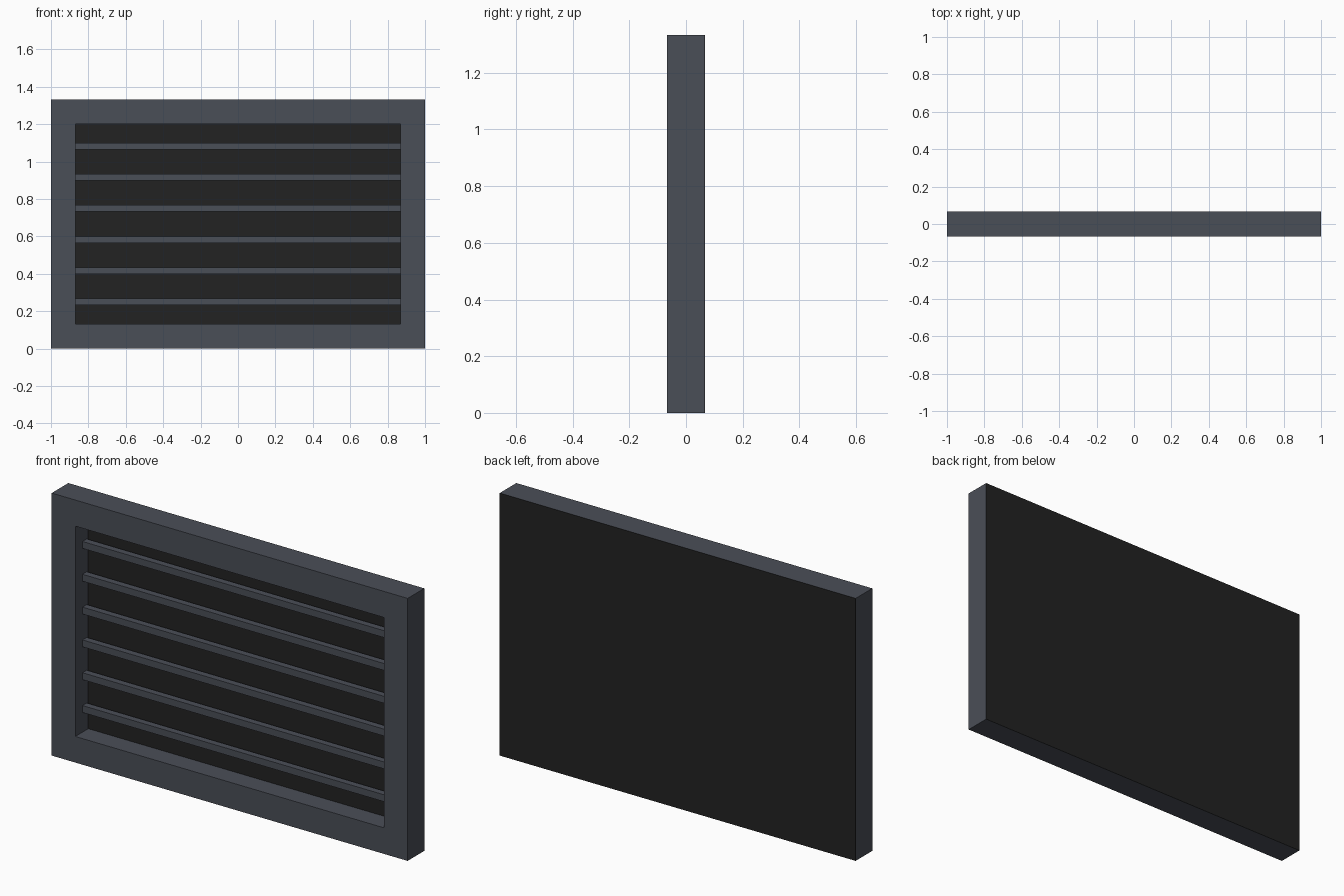
import bpy, bmesh
from mathutils import Vector

if "Cube" in bpy.data.objects:
    bpy.data.objects.remove(bpy.data.objects["Cube"])

W, H, D = 2.0, 1.3333, 0.1333      # overall size
B = 0.1325                         # frame border width
BACK = D / 2


def material(name, rgb):
    m = bpy.data.materials.new(name)
    m.diffuse_color = (*rgb, 1)
    m.use_nodes = True
    m.node_tree.nodes["Principled BSDF"].inputs["Base Color"].default_value = m.diffuse_color
    return m


grey = material("slate grey", (0.0685, 0.0762, 0.0953))
dark = material("near black", (0.016, 0.016, 0.016))


def finish(bm, name, mat):
    bmesh.ops.recalc_face_normals(bm, faces=bm.faces)
    me = bpy.data.meshes.new(name)
    bm.to_mesh(me)
    bm.free()
    me.materials.append(mat)
    ob = bpy.data.objects.new(name, me)
    bpy.context.collection.objects.link(ob)
    return ob


def box(name, mat, x, y0, y1, z0, z1):
    bm = bmesh.new()
    bmesh.ops.create_cube(bm, size=1)
    bmesh.ops.scale(bm, verts=bm.verts, vec=Vector((2 * x, y1 - y0, z1 - z0)))
    bmesh.ops.translate(bm, verts=bm.verts, vec=Vector((0, (y0 + y1) / 2, (z0 + z1) / 2)))
    return finish(bm, name, mat)


# Frame: rectangular ring extruded backwards
def rect(bm, inset):
    x, z0, z1 = W / 2 - inset, inset, H - inset
    return [bm.verts.new((a, -D / 2, c)) for a, c in ((-x, z0), (x, z0), (x, z1), (-x, z1))]


bm = bmesh.new()
outer, inner = rect(bm, 0), rect(bm, B)
for i in range(4):
    j = (i + 1) % 4
    bm.faces.new((outer[i], outer[j], inner[j], inner[i]))
ext = bmesh.ops.extrude_face_region(bm, geom=bm.faces[:], use_keep_orig=True)
moved = [g for g in ext["geom"] if isinstance(g, bmesh.types.BMVert)]
bmesh.ops.translate(bm, verts=moved, vec=(0, D - 0.001, 0))
finish(bm, "frame", grey)

# Dark backing: panel filling the opening and a thin sheet over the whole back
box("opening_panel", dark, W / 2 - B, 0.037, BACK - 0.001, B, H - B)
box("back_sheet", dark, W / 2, BACK - 0.001, BACK, 0, H)

# Six horizontal slats, set back inside the opening
for i in range(6):
    z = H / 2 + (i - 2.5) * H / 8
    box(f"slat_{i + 1}", grey, W / 2 - B + 0.005, -0.009, 0.025, z - 0.0175, z + 0.0175)
